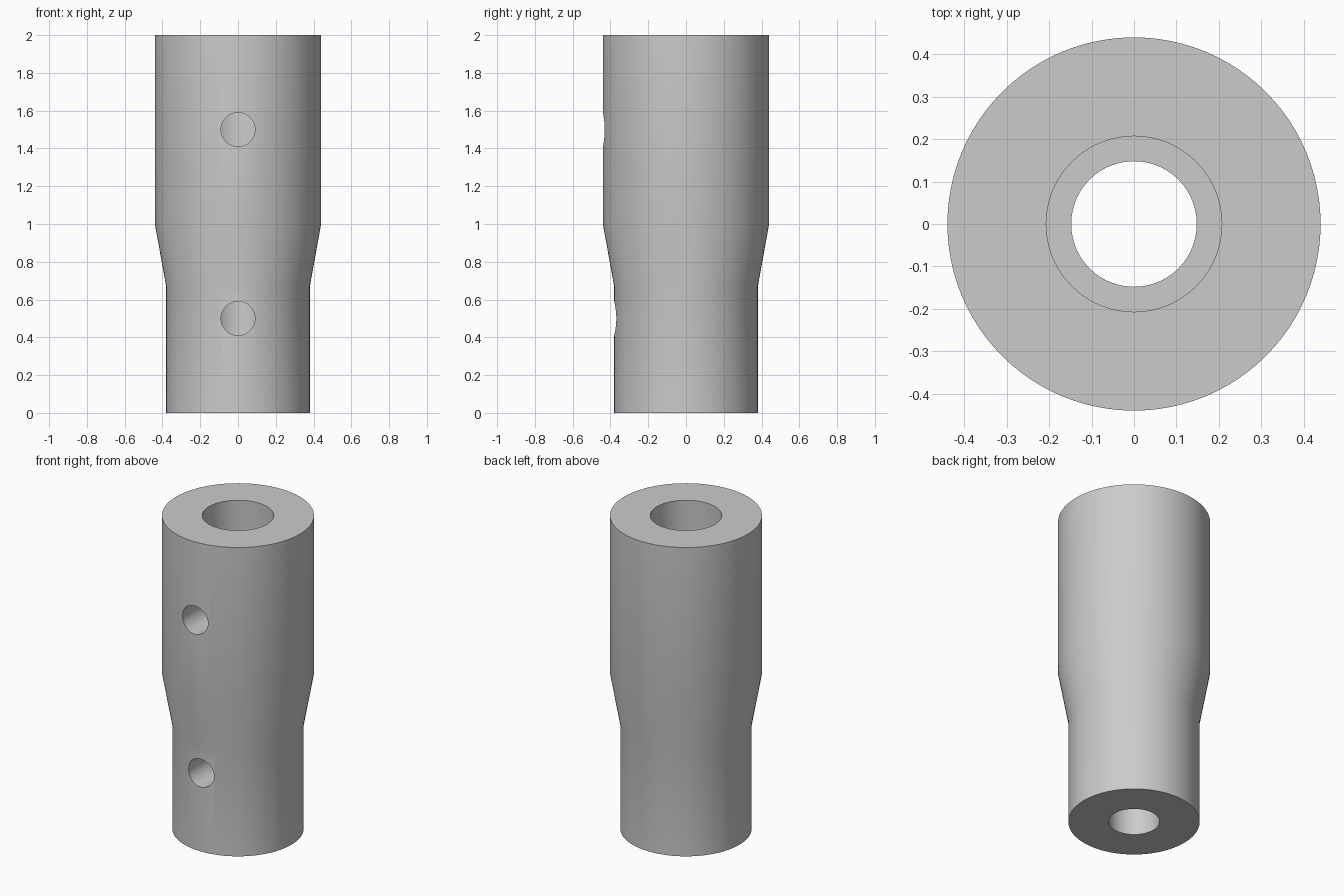
import bpy
import bmesh
from math import pi, radians
from mathutils import Matrix

SEGMENTS = 96
HEIGHT = 2.0

cube = bpy.data.objects.get("Cube")
if cube:
    bpy.data.objects.remove(cube, do_unlink=True)

# Plain grey material
grey = bpy.data.materials.new("grey metal")
grey.use_nodes = True
colour = (0.6, 0.6, 0.6, 1)
grey.diffuse_color = colour
grey.node_tree.nodes["Principled BSDF"].inputs["Base Color"].default_value = colour


def add_object(name, bm):
    bmesh.ops.recalc_face_normals(bm, faces=bm.faces)
    mesh = bpy.data.meshes.new(name)
    bm.to_mesh(mesh)
    bm.free()
    mesh.materials.append(grey)
    obj = bpy.data.objects.new(name, mesh)
    bpy.context.collection.objects.link(obj)
    return obj


def lathe(name, profile):
    """Revolve a closed (radius, height) profile about the z axis."""
    bm = bmesh.new()
    verts = [bm.verts.new((r, 0, z)) for r, z in profile]
    edges = [bm.edges.new((verts[i - 1], verts[i])) for i in range(len(verts))]
    bmesh.ops.spin(bm, geom=verts + edges, cent=(0, 0, 0), axis=(0, 0, 1),
                   angle=2 * pi, steps=SEGMENTS, use_merge=True)
    bmesh.ops.remove_doubles(bm, verts=bm.verts, dist=1e-4)
    return add_object(name, bm)


# Tapered sleeve with a stepped bore
sleeve = lathe("tapered_sleeve", [
    (0.148, 0), (0.38, 0), (0.38, 0.667), (0.44, 1.0),
    (0.44, HEIGHT), (0.207, HEIGHT), (0.207, 1.0), (0.148, 1.0),
])

# Two round screw holes through the front wall only
bm = bmesh.new()
for z in (0.5, 1.5):
    place = Matrix.Translation((0, -0.3, z)) @ Matrix.Rotation(pi / 2, 4, "X")
    bmesh.ops.create_cone(bm, cap_ends=True, segments=48, radius1=0.09,
                          radius2=0.09, depth=0.6, matrix=place)
cutter = add_object("screw_hole_cutter", bm)

cut = sleeve.modifiers.new("screw holes", "BOOLEAN")
cut.operation = "DIFFERENCE"
cut.solver = "EXACT"
cut.object = cutter

bpy.ops.object.select_all(action="DESELECT")
sleeve.select_set(True)
bpy.context.view_layer.objects.active = sleeve
bpy.ops.object.modifier_apply(modifier=cut.name)
bpy.data.objects.remove(cutter, do_unlink=True)
bpy.ops.object.shade_smooth_by_angle(angle=radians(30))
